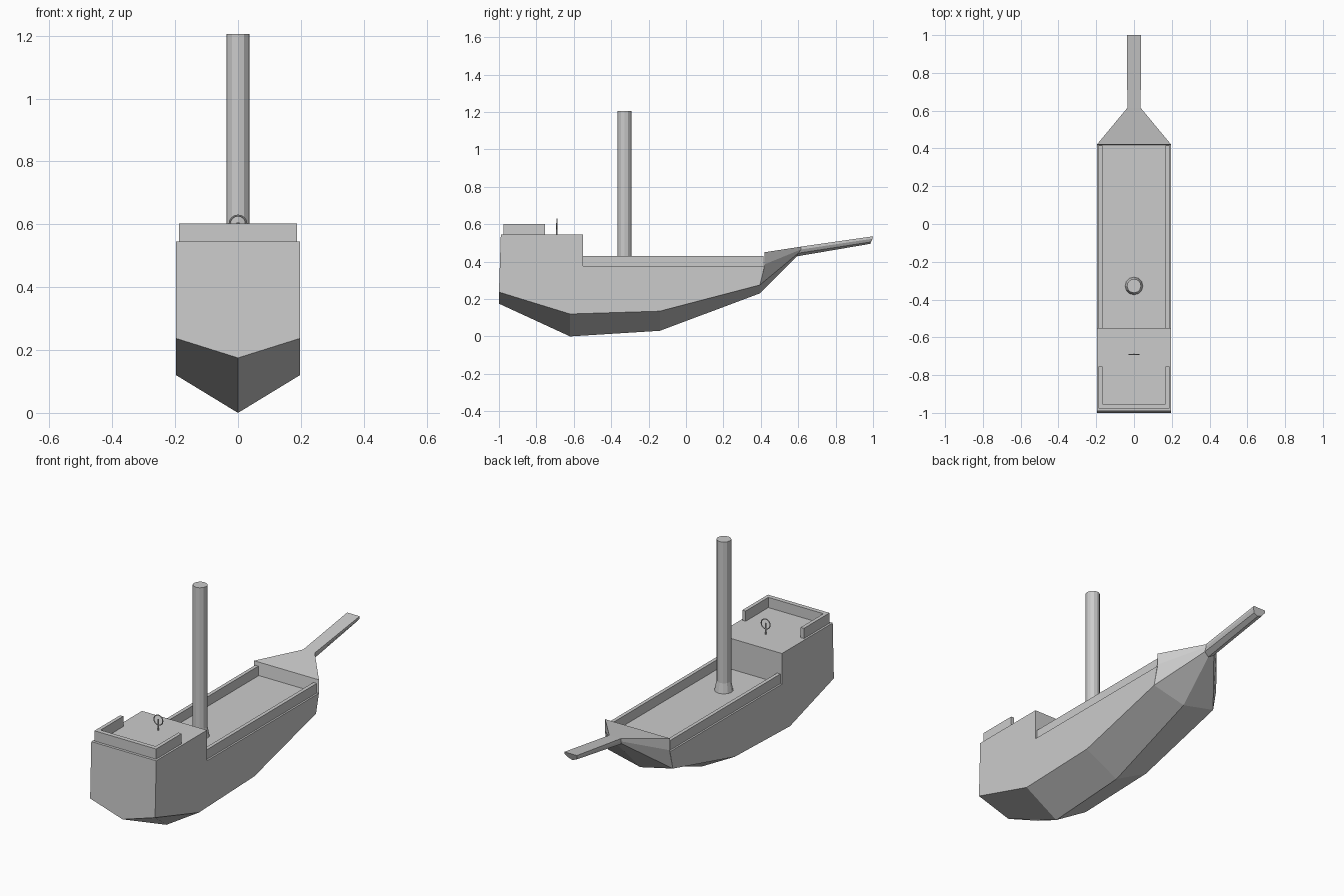
import bpy, bmesh, math
from mathutils import Matrix

if "Cube" in bpy.data.objects:
    bpy.data.objects.remove(bpy.data.objects["Cube"])


def finish(name, bm):
    bmesh.ops.recalc_face_normals(bm, faces=bm.faces)
    me = bpy.data.meshes.new(name)
    bm.to_mesh(me)
    bm.free()
    ob = bpy.data.objects.new(name, me)
    bpy.context.collection.objects.link(ob)
    return ob


def box(bm, lo, hi):
    size = [b - a for a, b in zip(lo, hi)]
    mid = [(a + b) / 2 for a, b in zip(lo, hi)]
    bmesh.ops.create_cube(bm, size=1, matrix=Matrix.Translation(mid) @ Matrix.Diagonal((*size, 1)))


def cone(bm, r1, r2, z1, z2, y, sides):
    bmesh.ops.create_cone(bm, cap_ends=True, segments=sides, radius1=r1, radius2=r2, depth=z2 - z1,
                          matrix=Matrix.Translation((0, y, (z1 + z2) / 2)))


# Hull: flat sides from a (y, z) outline, V bottom down to the keel
W = 0.197
chine = [(-1, 0.237), (-0.62, 0.12), (-0.14, 0.135), (0.395, 0.275)]
keel = [(-1, 0.175), (-0.62, 0.0), (-0.14, 0.03), (0.395, 0.23)]
top = [(0.42, 0.377), (-0.55, 0.377), (-0.55, 0.545), (-0.99, 0.545)]
bm = bmesh.new()
left, right = [[bm.verts.new((s * W, y, z)) for y, z in chine + top] for s in (-1, 1)]
centre = [bm.verts.new((0, y, z)) for y, z in keel]
bm.faces.new(left)
bm.faces.new(right)
for i in range(3):
    for side in (left, right):
        bm.faces.new((side[i], side[i + 1], centre[i + 1], centre[i]))
for i in range(4, 7):
    bm.faces.new((left[i], left[i + 1], right[i + 1], right[i]))
bm.faces.new((left[7], left[0], centre[0], right[0], right[7]))
bm.faces.new((left[4], left[3], centre[3], right[3], right[4]))
finish("hull", bm)

# Bow and bowsprit: loft of half sections (x, y, z), mirrored
sections = [
    [(W, 0.42, 0.45), (W, 0.42, 0.385), (W, 0.395, 0.275), (0, 0.395, 0.23)],
    [(0.035, 0.615, 0.48), (0.035, 0.615, 0.465), (0.03, 0.60, 0.445), (0, 0.592, 0.428)],
    [(0.038, 1.0, 0.535), (0.038, 0.997, 0.522), (0.026, 0.988, 0.505), (0, 0.985, 0.495)],
]
bm = bmesh.new()
rings = []
for sec in sections:
    full = sec + [(-x, y, z) for x, y, z in reversed(sec[:-1])]
    rings.append([bm.verts.new(p) for p in full])
for a, b in zip(rings, rings[1:]):
    for i in range(7):
        j = (i + 1) % 7
        bm.faces.new((a[i], a[j], b[j], b[i]))
bm.faces.new(rings[0])
bm.faces.new(rings[-1])
finish("bow_and_bowsprit", bm)

# Main deck side rails
bm = bmesh.new()
for s in (-1, 1):
    xs = sorted((s * 0.167, s * 0.187))
    box(bm, (xs[0], -0.55, 0.375), (xs[1], 0.415, 0.43))
finish("deck_rails", bm)

# U-shaped stern rail
outer = [(0.187, -0.755), (0.187, -0.977), (-0.187, -0.977), (-0.187, -0.755)]
inner = [(-0.167, -0.755), (-0.167, -0.952), (0.167, -0.952), (0.167, -0.755)]
bm = bmesh.new()
base = bm.faces.new([bm.verts.new((x, y, 0.546)) for x, y in outer + inner])
ext = bmesh.ops.extrude_face_region(bm, geom=[base], use_keep_orig=True)
for g in ext["geom"]:
    if isinstance(g, bmesh.types.BMVert):
        g.co.z = 0.602
finish("stern_rail", bm)

# Mast with flared foot
bm = bmesh.new()
cone(bm, 0.047, 0.037, 0.377, 0.43, -0.328, 12)
cone(bm, 0.037, 0.037, 0.43, 1.205, -0.328, 12)
finish("mast", bm)

# Steering wheel ring and its post
bpy.ops.mesh.primitive_torus_add(major_segments=16, minor_segments=6, major_radius=0.027,
                                 minor_radius=0.003, location=(0, -0.69, 0.601),
                                 rotation=(math.pi / 2, 0, 0))
bpy.context.object.name = "steering_wheel"
bm = bmesh.new()
cone(bm, 0.004, 0.004, 0.545, 0.606, -0.69, 8)
finish("wheel_post", bm)
